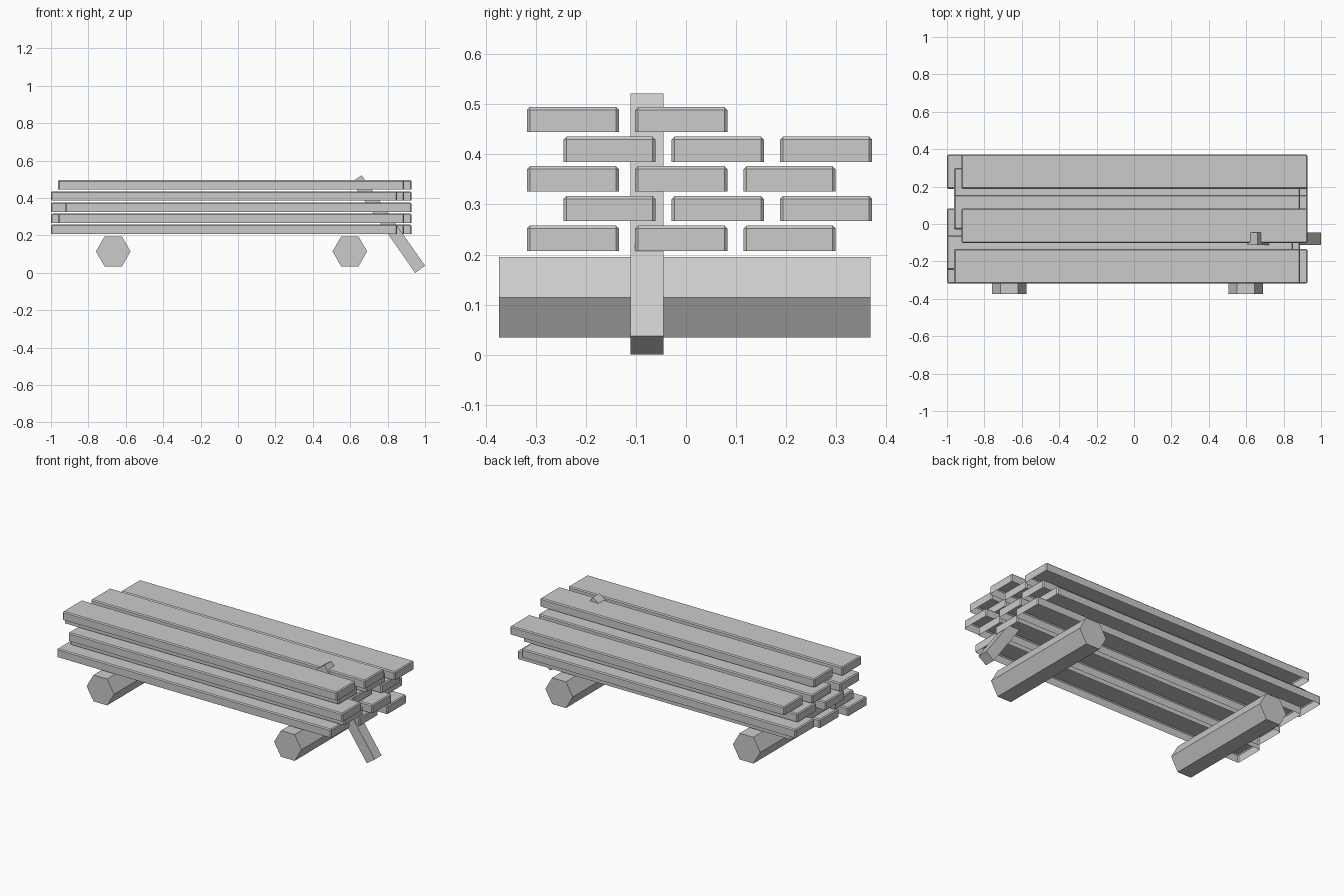
import bpy, bmesh, math
from mathutils import Matrix, Vector

cube = bpy.data.objects.get("Cube")
if cube:
    bpy.data.objects.remove(cube, do_unlink=True)

GREY = (0.6, 0.6, 0.6, 1.0)
wood = bpy.data.materials.new("grey_wood")
wood.use_nodes = True
wood.diffuse_color = GREY
wood.node_tree.nodes["Principled BSDF"].inputs["Base Color"].default_value = GREY


def finish(bm, name):
    mesh = bpy.data.meshes.new(name)
    bm.to_mesh(mesh)
    bm.free()
    mesh.materials.append(wood)
    obj = bpy.data.objects.new(name, mesh)
    bpy.context.collection.objects.link(obj)
    return obj


def box(size):
    bm = bmesh.new()
    bmesh.ops.create_cube(bm, size=1, matrix=Matrix.Diagonal((*size, 1)))
    return bm


def plank(name, x, y, z):
    """Chamfered board with an open underside; x, y, z is its lowest corner."""
    size = Vector((LENGTH, WIDTH, THICK))
    bm = box(size)
    bm.normal_update()
    under = min(bm.faces, key=lambda f: f.normal.z)
    edges = [e for e in bm.edges if e not in set(under.edges)]
    bmesh.ops.bevel(bm, geom=edges, offset=0.006, offset_type='OFFSET',
                    segments=1, affect='EDGES')
    bm.normal_update()
    under = [f for f in bm.faces if f.normal.z < -0.9]
    bmesh.ops.delete(bm, geom=under, context='FACES')
    bmesh.ops.translate(bm, verts=bm.verts, vec=Vector((x, y, z)) + size / 2)
    finish(bm, name)


def log(name, x):
    """Six-sided log lying along y with a flat top."""
    bm = bmesh.new()
    ring = [bm.verts.new((x + RADIUS * math.cos(i * math.pi / 3), -0.374,
                          0.1145 + RADIUS * math.sin(i * math.pi / 3)))
            for i in range(6)]
    end = bm.faces.new(ring)
    out = bmesh.ops.extrude_face_region(bm, geom=[end], use_keep_orig=True)
    far = [v for v in out["geom"] if isinstance(v, bmesh.types.BMVert)]
    bmesh.ops.translate(bm, verts=far, vec=(0, 0.743, 0))
    bmesh.ops.recalc_face_normals(bm, faces=bm.faces)
    finish(bm, name)


# Stacked planks: rows alternate sideways, ends step through three offsets
LENGTH, WIDTH, THICK = 1.85, 0.184, 0.0505
for row in range(5):
    for col in range(2 if row == 4 else 3):
        plank(f"plank_{row + 1}_{col + 1}",
              -1.0 + 0.0385 * ((row + col) % 3),
              -0.318 + 0.2165 * col + 0.073 * (row % 2),
              0.2075 + 0.0593 * row)

# Support logs
RADIUS = 0.0925
log("right_log", -0.667)
log("left_log", 0.598)

# Leaning square post pushed through the stack
bm = box((0.065, 0.066, 0.592))
bmesh.ops.transform(bm, verts=bm.verts,
                    matrix=Matrix.Translation((0.804, -0.078, 0.261))
                    @ Matrix.Rotation(math.radians(-35), 4, 'Y'))
finish(bm, "leaning_post")
